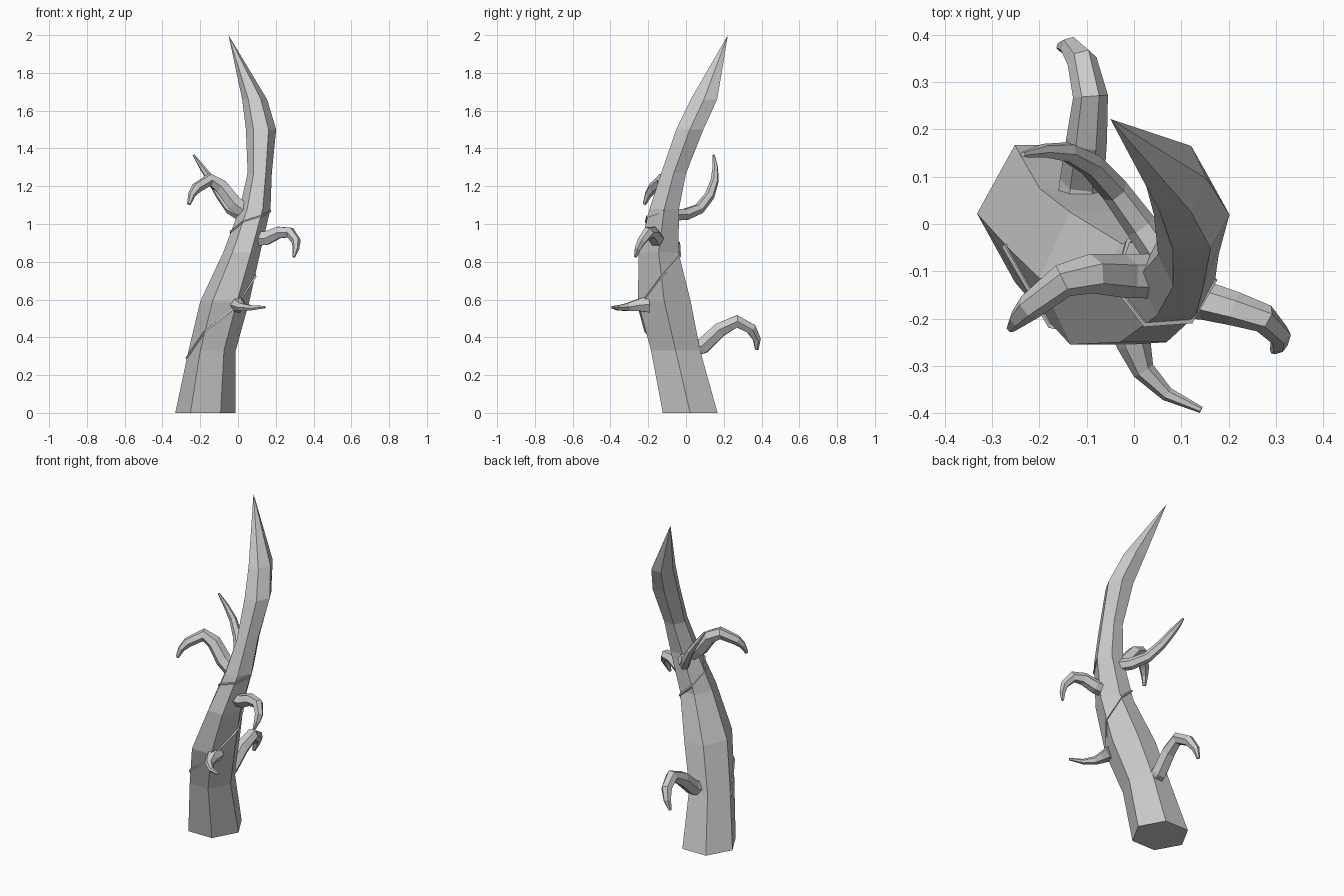
import bpy, bmesh
from math import sin, cos, pi
from mathutils import Vector


def loft(name, rings, tip=None):
    """Skin a list of equal-length rings; the end is a cap or a single point."""
    bm = bmesh.new()
    vs = [[bm.verts.new(p) for p in r] for r in rings]
    n = len(vs[0])
    for a, b in zip(vs, vs[1:]):
        for i in range(n):
            j = (i + 1) % n
            bm.faces.new((a[i], a[j], b[j], b[i]))
    bm.faces.new(vs[0][::-1])
    if tip:
        t = bm.verts.new(tip)
        for i in range(n):
            bm.faces.new((vs[-1][i], vs[-1][(i + 1) % n], t))
    else:
        bm.faces.new(vs[-1])
    bmesh.ops.recalc_face_normals(bm, faces=bm.faces)
    me = bpy.data.meshes.new(name)
    bm.to_mesh(me)
    bm.free()
    ob = bpy.data.objects.new(name, me)
    bpy.context.collection.objects.link(ob)
    return ob


def sweep(name, path, radii, sides=6):
    """Tapered tube along a path, with the rings kept untwisted."""
    pts = [Vector(p) for p in path]
    side = None
    rings = []
    for i, (p, r) in enumerate(zip(pts, radii)):
        d0 = (p - pts[max(i - 1, 0)]).normalized()
        d1 = (pts[min(i + 1, len(pts) - 1)] - p).normalized()
        d = (d0 + d1).normalized()
        if side is None:
            side = d.cross(Vector((0, 0, 1)))
        side = (side - d * side.dot(d)).normalized()
        up = side.cross(d)
        rings.append([p + (side * cos(2 * pi * k / sides) + up * sin(2 * pi * k / sides)) * r
                      for k in range(sides)])
    return loft(name, rings)


# Trunk sections: z, centre x, centre y, half width x, half width y
SECTIONS = [
    (0.00, -0.172, 0.022, 0.160, 0.145),
    (0.33, -0.137, -0.055, 0.125, 0.130),
    (0.59, -0.070, -0.115, 0.130, 0.140),
    (0.85, 0.020, -0.145, 0.098, 0.105),
    (1.08, 0.090, -0.115, 0.082, 0.078),
    (1.27, 0.115, -0.065, 0.064, 0.066),
    (1.50, 0.122, 0.020, 0.080, 0.072),
    (1.66, 0.088, 0.095, 0.066, 0.070),
]


def corner(sec, k, grow=1.0):
    z, cx, cy, rx, ry = sec
    a = k * pi / 3
    return (cx + rx * grow * cos(a), cy + ry * grow * sin(a) / sin(pi / 3), z)


def section_at(z):
    for a, b in zip(SECTIONS, SECTIONS[1:]):
        if a[0] <= z <= b[0]:
            t = (z - a[0]) / (b[0] - a[0])
            return tuple(u + (v - u) * t for u, v in zip(a, b))


loft("trunk", [[corner(s, k) for k in range(6)] for s in SECTIONS], tip=(-0.05, 0.222, 2.0))

# Thin vine winding around the trunk corners
heights = [0.29, 0.43, 0.56, 0.72, 0.83, 0.90, 0.96, 1.01, 1.04, 1.07]
sweep("vine", [corner(section_at(z), 3 + i, 1.02) for i, z in enumerate(heights)],
      [0.007] * len(heights), sides=4)

# Hooked branches: path and radii
BRANCHES = {
    "back_branch": ([(-0.12, -0.01, 0.33), (-0.11, 0.09, 0.355), (-0.10, 0.18, 0.44), (-0.092, 0.27, 0.485),
                     (-0.11, 0.345, 0.445), (-0.135, 0.375, 0.39), (-0.155, 0.375, 0.335)],
                    [0.05, 0.047, 0.043, 0.037, 0.032, 0.022, 0.010]),
    "left_branch": ([(0.06, -0.11, 1.05), (-0.02, -0.11, 1.11), (-0.09, -0.105, 1.20), (-0.15, -0.12, 1.235),
                     (-0.22, -0.175, 1.19), (-0.245, -0.20, 1.155), (-0.26, -0.22, 1.105)],
                    [0.048, 0.046, 0.042, 0.036, 0.029, 0.020, 0.010]),
    "right_branch": ([(0.06, -0.15, 0.92), (0.15, -0.162, 0.925), (0.215, -0.18, 0.955), (0.275, -0.20, 0.955),
                      (0.308, -0.235, 0.91), (0.307, -0.255, 0.87), (0.295, -0.268, 0.825)],
                     [0.045, 0.041, 0.036, 0.031, 0.025, 0.018, 0.008]),
    "front_spike": ([(-0.01, -0.20, 0.575), (0.0, -0.255, 0.57), (0.02, -0.31, 0.56), (0.07, -0.36, 0.556),
                     (0.142, -0.393, 0.56)],
                    [0.050, 0.036, 0.024, 0.015, 0.007]),
    "back_twig": ([(0.06, -0.07, 1.05), (0.015, -0.005, 1.05), (-0.04, 0.07, 1.08), (-0.09, 0.125, 1.15),
                   (-0.14, 0.152, 1.23), (-0.19, 0.155, 1.30), (-0.235, 0.147, 1.365)],
                  [0.036, 0.034, 0.030, 0.027, 0.022, 0.015, 0.006]),
}
for name, (path, radii) in BRANCHES.items():
    sweep(name, path, radii)
